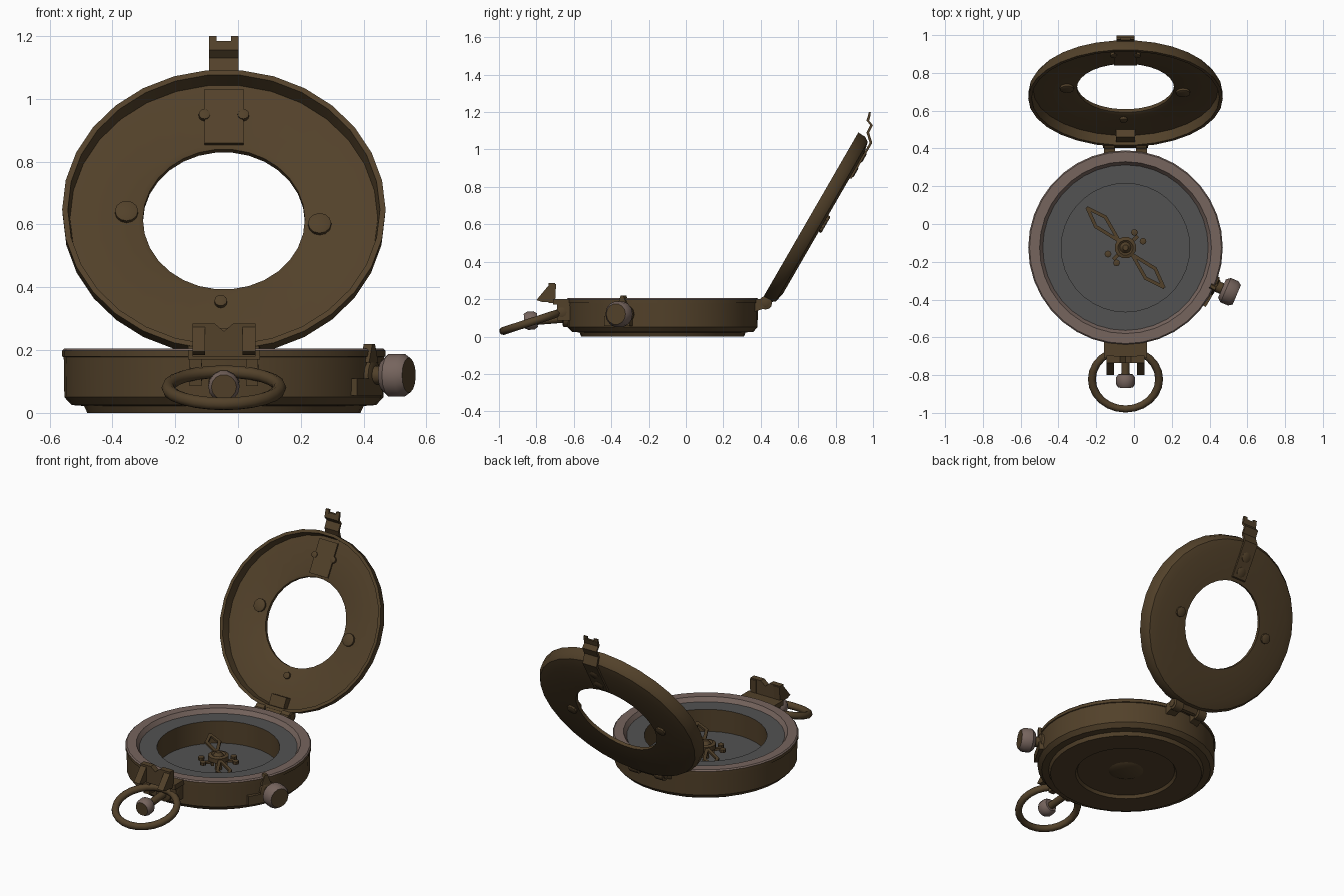
import bpy, bmesh, math
from mathutils import Matrix, Vector

if "Cube" in bpy.data.objects:
    bpy.data.objects.remove(bpy.data.objects["Cube"])


def material(name, colour):
    m = bpy.data.materials.new(name)
    m.use_nodes = True
    m.diffuse_color = (*colour, 1)
    m.node_tree.nodes["Principled BSDF"].inputs["Base Color"].default_value = (*colour, 1)
    return m


BRASS = material("dark_brass", (0.085, 0.053, 0.023))
GREY = material("dial_grey", (0.085, 0.085, 0.085))
ROSE = material("rose_metal", (0.18, 0.128, 0.11))
MATS = [BRASS, GREY, ROSE]
CX, CY = -0.045, -0.125


def finish(name, bm, matrix, mat=None, angle=35):
    bmesh.ops.recalc_face_normals(bm, faces=bm.faces)
    me = bpy.data.meshes.new(name)
    bm.to_mesh(me)
    bm.free()
    ob = bpy.data.objects.new(name, me)
    bpy.context.collection.objects.link(ob)
    for m in ([mat] if mat else MATS):
        me.materials.append(m)
    ob.matrix_world = matrix
    bpy.ops.object.select_all(action="DESELECT")
    ob.select_set(True)
    bpy.context.view_layer.objects.active = ob
    bpy.ops.object.shade_smooth_by_angle(angle=math.radians(angle))
    return ob


def lathe(name, profile, matrix, sides=32, mats=None, closed=False, mat=None):
    """Revolve (radius, height) points; mats gives a material index per band."""
    bm = bmesh.new()
    rings = []
    for r, z in profile:
        n = sides if r > 0 else 1
        rings.append([bm.verts.new((r * math.cos(2 * math.pi * i / sides),
                                    r * math.sin(2 * math.pi * i / sides), z)) for i in range(n)])
    pairs = list(zip(rings, rings[1:])) + ([(rings[-1], rings[0])] if closed else [])
    for band, (a, b) in enumerate(pairs):
        for i in range(sides):
            j = (i + 1) % sides
            quad = [a[i % len(a)], a[j % len(a)], b[j % len(b)], b[i % len(b)]]
            f = bm.faces.new(list(dict.fromkeys(quad)))
            f.material_index = mats[band] if mats else 0
    return finish(name, bm, matrix, mat)


def prism(name, points, x0, x1, matrix=Matrix(), mat=BRASS):
    """Extrude a (y, z) outline from x0 to x1."""
    bm = bmesh.new()
    face = bm.faces.new([bm.verts.new((x0, y, z)) for y, z in points])
    new = bmesh.ops.extrude_face_region(bm, geom=[face])["geom"]
    bmesh.ops.translate(bm, vec=(x1 - x0, 0, 0), verts=[v for v in new if isinstance(v, bmesh.types.BMVert)])
    return finish(name, bm, matrix, mat, 20)


def box(name, lo, hi, matrix=Matrix(), mat=BRASS):
    (x0, y0, z0), (x1, y1, z1) = lo, hi
    return prism(name, [(y0, z0), (y1, z0), (y1, z1), (y0, z1)], x0, x1, matrix, mat)


def axis_at(pos, direction):
    return Matrix.Translation(pos) @ Vector(direction).to_track_quat("Z", "Y").to_matrix().to_4x4()


def disc(name, pos, direction, r, length, sides=12, mat=BRASS, bevel=0.2):
    b = r * bevel
    return lathe(name, [(0, 0), (r, 0), (r, length - b / 2), (r - b, length), (0, length)],
                 axis_at(pos, direction), sides, mat=mat)


def knob(name, pos, direction, r, length):
    """Rose grip with a brass end."""
    lathe(name, [(0, 0), (r * 0.75, 0), (r, length * 0.25), (r, length * 0.75), (r * 0.8, length), (0, length)],
          axis_at(pos, direction), 14, mats=[2, 2, 2, 2, 0])


# Case with rim, grey dial ring, deep well and recessed underside
base = Matrix.Translation((CX, CY, 0))
lathe("case", [(0, 0.018), (0.28, 0.018), (0.29, 0), (0.435, 0), (0.445, 0.022), (0.485, 0.025),
               (0.508, 0.05), (0.51, 0.178), (0.515, 0.18), (0.515, 0.198), (0.508, 0.205),
               (0.455, 0.205), (0.438, 0.18), (0.34, 0.18), (0.34, 0.045), (0, 0.045)],
      base, 36, mats=[0] * 9 + [2, 2, 2, 1, 0, 1])
disc("underside_boss", (CX, CY, 0.02), (0, 0, -1), 0.1, 0.012, 20)

# Needle, pivot and side bits
needle = Matrix.Translation((CX, CY, 0.12)) @ Matrix.Rotation(math.radians(134), 4, "Z")
for side in (0, 1):
    turn = needle @ Matrix.Rotation(math.pi * side, 4, "Z")
    outline = [Vector(p) for p in ((0.05, 0, 0), (0.19, 0.036, 0), (0.29, 0, 0), (0.19, -0.036, 0))]
    for i, p in enumerate(outline):
        d = outline[(i + 1) % 4] - p
        place = turn @ Matrix.Translation(p) @ Matrix.Rotation(math.atan2(d.y, d.x), 4, "Z")
        box("needle_bar", (-0.005, -0.009, -0.006), (d.length + 0.005, 0.009, 0.006), place)
    box("needle_cradle", (-0.03, 0.03, -0.04), (0.03, 0.045, 0.01), turn)
    for x in (-0.025, 0.04):
        disc("cradle_weight", turn @ Vector((x, 0.09, -0.03)), (0, 0, 1), 0.018, 0.02, 8)
    box("cradle_arm", (-0.01, 0.03, -0.035), (0.01, 0.09, -0.022), turn)
lathe("needle_hub", [(0, -0.075), (0.02, -0.075), (0.02, -0.02), (0.058, -0.015), (0.058, 0.012),
                     (0.04, 0.018), (0.03, 0.01), (0.015, 0.03), (0, 0.03)], needle, 12, mat=BRASS)

# Open lid, a shallow dish with a round window
lid = Matrix.Translation((CX, 0.6975, 0.629)) @ Matrix.Rotation(math.radians(60), 4, "X")
lathe("lid", [(0.258, -0.045), (0.44, -0.045), (0.495, -0.032), (0.513, -0.005), (0.515, 0.037),
              (0.497, 0.037), (0.49, -0.018), (0.275, -0.018), (0.258, -0.025)],
      lid, 30, closed=True, mat=BRASS)
normal = lid.to_3x3() @ Vector((0, 0, 1))
for x, v, r in ((-0.31, 0.02, 0.037), (0.305, -0.025, 0.037), (-0.01, -0.31, 0.02),
                (-0.062, 0.375, 0.018), (0.062, 0.375, 0.018)):
    disc("lid_screw", lid @ Vector((x, v, -0.02)), normal, r, 0.018)
for x, v in ((-0.31, 0.02), (0.305, -0.025), (0, 0.32), (0, 0.41)):
    disc("lid_back_screw", lid @ Vector((x, v, -0.042)), -normal, 0.03, 0.018, 10)
box("sight_inner_plate", (-0.062, 0.27, -0.02), (0.062, 0.47, -0.008), lid)

# Folded rear sight strap
path = [(0.872, 0.845), (0.982, 1.035), (0.965, 1.09), (0.985, 1.13), (0.965, 1.155), (0.974, 1.185)]
prism("rear_sight", path + [(y + 0.014, z) for y, z in reversed(path)], CX - 0.047, CX + 0.047)
for x in (-0.035, 0.035):
    prism("sight_horn", [(0.972, 1.18), (0.986, 1.18), (0.988, 1.2), (0.978, 1.2)], CX + x - 0.012, CX + x + 0.012)

# Hinge
disc("hinge_pin", (CX - 0.12, 0.425, 0.18), (1, 0, 0), 0.022, 0.24)
for x in (-0.085, 0.085):
    disc("hinge_knuckle", (CX + x - 0.03, 0.425, 0.18), (1, 0, 0), 0.036, 0.06)
    prism("hinge_leaf", [(0.36, 0.13), (0.42, 0.15), (0.42, 0.2), (0.36, 0.2)], CX + x - 0.03, CX + x + 0.03)
prism("hinge_lid_leaf", [(0.41, 0.165), (0.44, 0.16), (0.5, 0.25), (0.46, 0.27)], CX - 0.05, CX + 0.05)

# Front sight: base, V-notched upright and sloping wings
box("front_sight_base", (CX - 0.115, -0.71, 0.17), (CX + 0.115, -0.62, 0.2))
for s in (-1, 1):
    prism("front_sight_wing", [(-0.8, 0.195), (-0.725, 0.285), (-0.695, 0.28), (-0.7, 0.185), (-0.77, 0.185)],
          CX + s * 0.06, CX + s * 0.1)
    turned = Matrix.Translation((CX, 0, 0)) @ Matrix.Rotation(math.pi / 2, 4, "Z")
    ob = prism("front_sight_upright", [(0, 0.18), (-s * 0.1, 0.18), (-s * 0.1, 0.285), (-s * 0.03, 0.285), (0, 0.26)],
               -0.735, -0.7, turned)
    # Lugs that carry the ring
    box("ring_lug", (CX + s * 0.09 - 0.019, -0.69, 0.085), (CX + s * 0.09 + 0.019, -0.6, 0.17))
    disc("lug_pin", (CX + s * 0.07, -0.665, 0.13), (s, 0, 0), 0.03, 0.04, 10)

# Thumb ring
bpy.ops.mesh.primitive_torus_add(major_radius=0.178, minor_radius=0.021, major_segments=24, minor_segments=8,
                                 location=(CX, -0.822, 0.08), rotation=(math.radians(18), 0, 0))
ring = bpy.context.object
ring.name = "thumb_ring"
ring.scale.y = 0.93
ring.data.materials.append(BRASS)
bpy.ops.object.shade_smooth_by_angle(angle=math.radians(60))

# Front clamp screw
disc("clamp_stem", (CX, -0.6, 0.1), (0, -1, -0.08), 0.022, 0.2)
disc("clamp_collar", (CX, -0.61, 0.1), (0, -1, 0), 0.05, 0.05)
knob("clamp_knob", (CX, -0.795, 0.088), (0, -1, -0.08), 0.05, 0.07)

# Side brake knob, mounting block and pointer
out = Vector((math.cos(math.radians(-23)), math.sin(math.radians(-23)), 0))
centre = Vector((CX, CY, 0.12))
disc("brake_stem", centre + out * 0.48, out, 0.03, 0.1)
disc("brake_collar", centre + out * 0.49, out, 0.05, 0.035)
knob("brake_knob", centre + out * 0.555, out, 0.07, 0.085)
side = base @ Matrix.Rotation(math.radians(-30), 4, "Z")
box("brake_block", (0.48, -0.06, 0.055), (0.525, 0.1, 0.11), side)
prism("brake_pointer", [(0.02, 0.16), (0.08, 0.16), (0.058, 0.22), (0.042, 0.22)], 0.49, 0.522, side)
